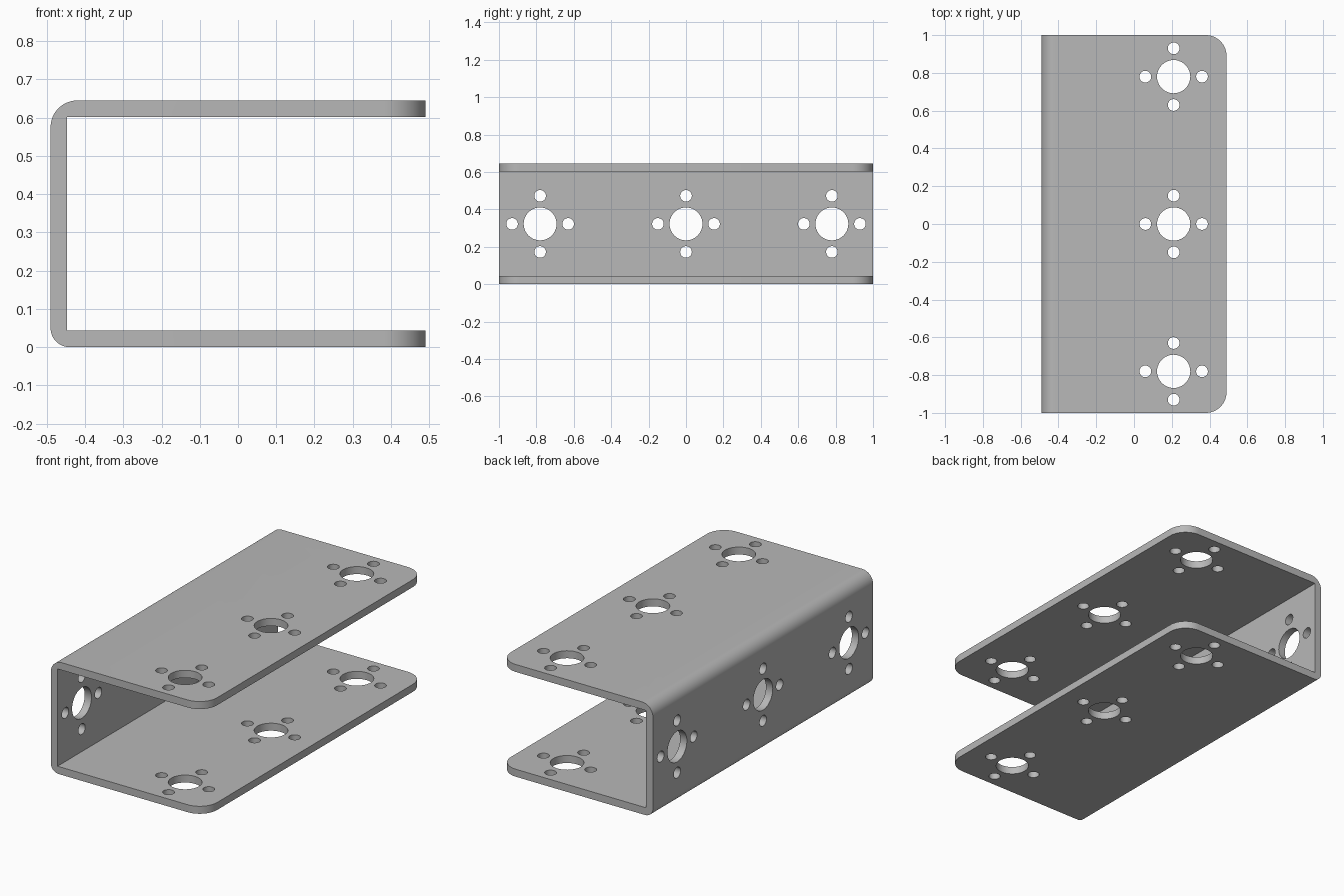
import bpy, bmesh
from math import cos, sin, pi, radians
from mathutils import Matrix, Vector

cube = bpy.data.objects.get("Cube")
if cube:
    bpy.data.objects.remove(cube, do_unlink=True)

X, Y, H = 0.49, 1.0, 0.645      # half width, half length, height
T = 0.043                       # sheet thickness
HOLE_Y = (-0.78, 0, 0.78)


def make_object(name, bm):
    bmesh.ops.recalc_face_normals(bm, faces=bm.faces)
    mesh = bpy.data.meshes.new(name)
    bm.to_mesh(mesh)
    bm.free()
    obj = bpy.data.objects.new(name, mesh)
    bpy.context.collection.objects.link(obj)
    return obj


def arc(cx, cz, r, start, end, steps=12):
    angles = [radians(start + (end - start) * i / steps) for i in range(steps + 1)]
    return [(cx + r * cos(a), cz + r * sin(a)) for a in angles]


# Material
steel = bpy.data.materials.new("grey steel")
steel.use_nodes = True
grey = (0.48, 0.48, 0.48, 1)
steel.diffuse_color = grey
steel.node_tree.nodes["Principled BSDF"].inputs["Base Color"].default_value = grey

# Bent channel: C profile with rounded outer bends, extruded along y
top_r, low_r = 0.07, 0.05
profile = [(X, H)]
profile += arc(-X + top_r, H - top_r, top_r, 90, 180)
profile += arc(-X + low_r, low_r, low_r, 180, 270)
profile += [(X, 0), (X, T), (-X + T, T), (-X + T, H - T), (X, H - T)]
bm = bmesh.new()
face = bm.faces.new([bm.verts.new((x, -Y, z)) for x, z in profile])
extruded = bmesh.ops.extrude_face_region(bm, geom=[face])["geom"]
bmesh.ops.translate(bm, vec=(0, 2 * Y, 0),
                    verts=[v for v in extruded if isinstance(v, bmesh.types.BMVert)])

# Rounded free corners of both flanges
corners = [e for e in bm.edges
           if all(v.co.x > X - 0.001 for v in e.verts)
           and abs(e.verts[0].co.y - e.verts[1].co.y) < 0.001]
bmesh.ops.bevel(bm, geom=corners, offset=0.11, offset_type='OFFSET',
                segments=14, profile=0.5, affect='EDGES')
channel = make_object("channel_bracket", bm)
channel.data.materials.append(steel)

# Hole cutters: a large bore ringed by four small holes
cut = bmesh.new()


def drill(center, radius, depth, turn):
    bmesh.ops.create_cone(cut, cap_ends=True, segments=40, radius1=radius,
                          radius2=radius, depth=depth,
                          matrix=Matrix.Translation(center) @ turn)


def hole_group(center, depth, turn):
    drill(center, 0.088, depth, turn)
    for k in range(4):
        offset = turn @ Vector((0.15 * cos(k * pi / 2), 0.15 * sin(k * pi / 2), 0))
        drill(center + offset, 0.031, depth, turn)


for y in HOLE_Y:
    hole_group(Vector((0.21, y, H / 2)), 1, Matrix.Identity(4))
    hole_group(Vector((-X, y, H / 2)), 0.2, Matrix.Rotation(pi / 2, 4, 'Y'))
cutter = make_object("hole_cutters", cut)
cutter.hide_render = True
cutter.data.materials.append(steel)

# Cut the holes, then shade
mod = channel.modifiers.new("holes", 'BOOLEAN')
mod.operation = 'DIFFERENCE'
mod.solver = 'EXACT'
mod.object = cutter
bpy.ops.object.select_all(action='DESELECT')
channel.select_set(True)
bpy.context.view_layer.objects.active = channel
bpy.ops.object.modifier_apply(modifier=mod.name)
bpy.data.objects.remove(cutter, do_unlink=True)
bpy.ops.object.shade_smooth_by_angle(angle=radians(30))
